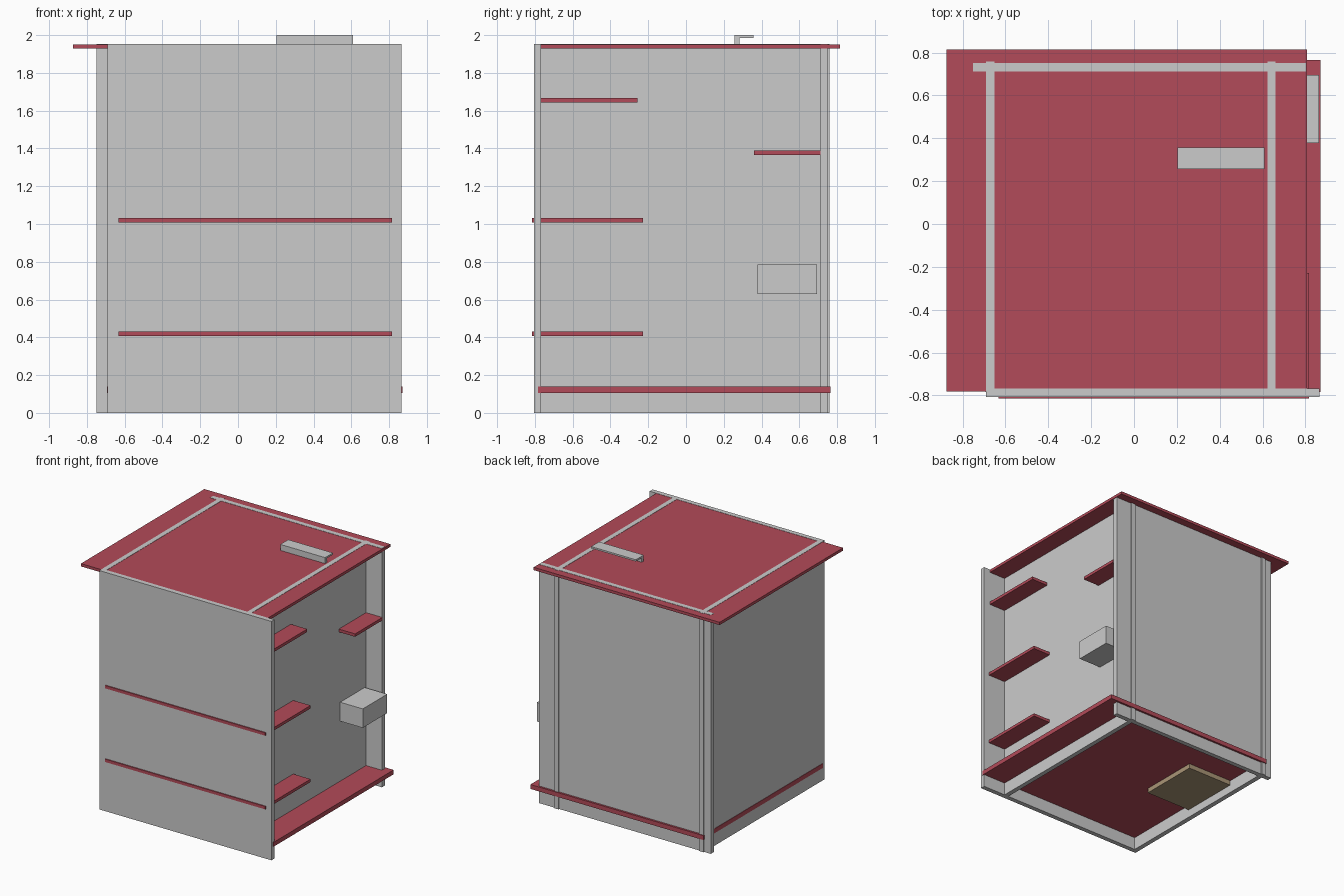
import bpy
import bmesh

if "Cube" in bpy.data.objects:
    bpy.data.objects.remove(bpy.data.objects["Cube"])


def material(name, rgb):
    m = bpy.data.materials.new(name)
    m.diffuse_color = (*rgb, 1)
    m.use_nodes = True
    m.node_tree.nodes["Principled BSDF"].inputs["Base Color"].default_value = m.diffuse_color
    return m


RED = material("red_board", (0.45, 0.07, 0.10))
TAN = material("tan_pad", (0.40, 0.30, 0.18))


def add_mesh(name, bm, mat=None):
    mesh = bpy.data.meshes.new(name)
    bmesh.ops.recalc_face_normals(bm, faces=bm.faces)
    bm.to_mesh(mesh)
    bm.free()
    obj = bpy.data.objects.new(name, mesh)
    bpy.context.collection.objects.link(obj)
    if mat:
        mesh.materials.append(mat)
    return obj


def box(name, xs, ys, zs, mat=None):
    """Box from its min/max along each axis."""
    bm = bmesh.new()
    bmesh.ops.create_cube(bm, size=1)
    for v in bm.verts:
        v.co = [r[0] if c < 0 else r[1] for c, r in zip(v.co, (xs, ys, zs))]
    return add_mesh(name, bm, mat)


# Upright panels, overlapping past each other at the corners
WALL_Z = (0, 1.953)
box("front_panel", (-0.69, 0.866), (-0.806, -0.768), WALL_Z)
box("back_panel", (-0.75, 0.803), (0.712, 0.75), WALL_Z)
box("left_wall", (-0.69, -0.651), (-0.768, 0.759), WALL_Z)
box("right_wall", (0.622, 0.66), (-0.768, 0.759), WALL_Z)

# Horizontal boards
box("roof", (-0.874, 0.808), (-0.781, 0.814), (1.928, 1.951), RED)
box("floor", (-0.693, 0.871), (-0.783, 0.766), (0.104, 0.14), RED)

# Shelves that pass through the right wall: depth range, centre height
shelves = {
    "lower_shelf": ((-0.814, -0.228), 0.418),
    "middle_shelf": ((-0.814, -0.228), 1.02),
    "upper_shelf": ((-0.772, -0.258), 1.654),
    "back_shelf": ((0.36, 0.712), 1.378),
}
for name, (ys, z) in shelves.items():
    right = 0.816 if ys[0] < -0.8 else 0.807
    box(name, (-0.633, right), ys, (z - 0.012, z + 0.012), RED)

# Small box on the right wall and pad under the floor
box("side_box", (0.63, 0.864), (0.378, 0.694), (0.63, 0.785))
box("under_pad", (-0.65, -0.24), (-0.12, 0.38), (0.065, 0.106), TAN)

# L-section handle on the roof: profile in y/z extruded along x
profile = [(0.256, 1.94), (0.282, 1.94), (0.282, 1.986),
           (0.358, 1.986), (0.358, 2.0), (0.256, 2.0)]
bm = bmesh.new()
face = bm.faces.new([bm.verts.new((0.203, y, z)) for y, z in profile])
ext = bmesh.ops.extrude_face_region(bm, geom=[face])
bmesh.ops.translate(bm, vec=(0.405, 0, 0),
                    verts=[g for g in ext["geom"] if isinstance(g, bmesh.types.BMVert)])
if not face.is_valid or len(bm.faces) < len(profile) + 2:
    bmesh.ops.holes_fill(bm, edges=bm.edges)
add_mesh("roof_handle", bm)
